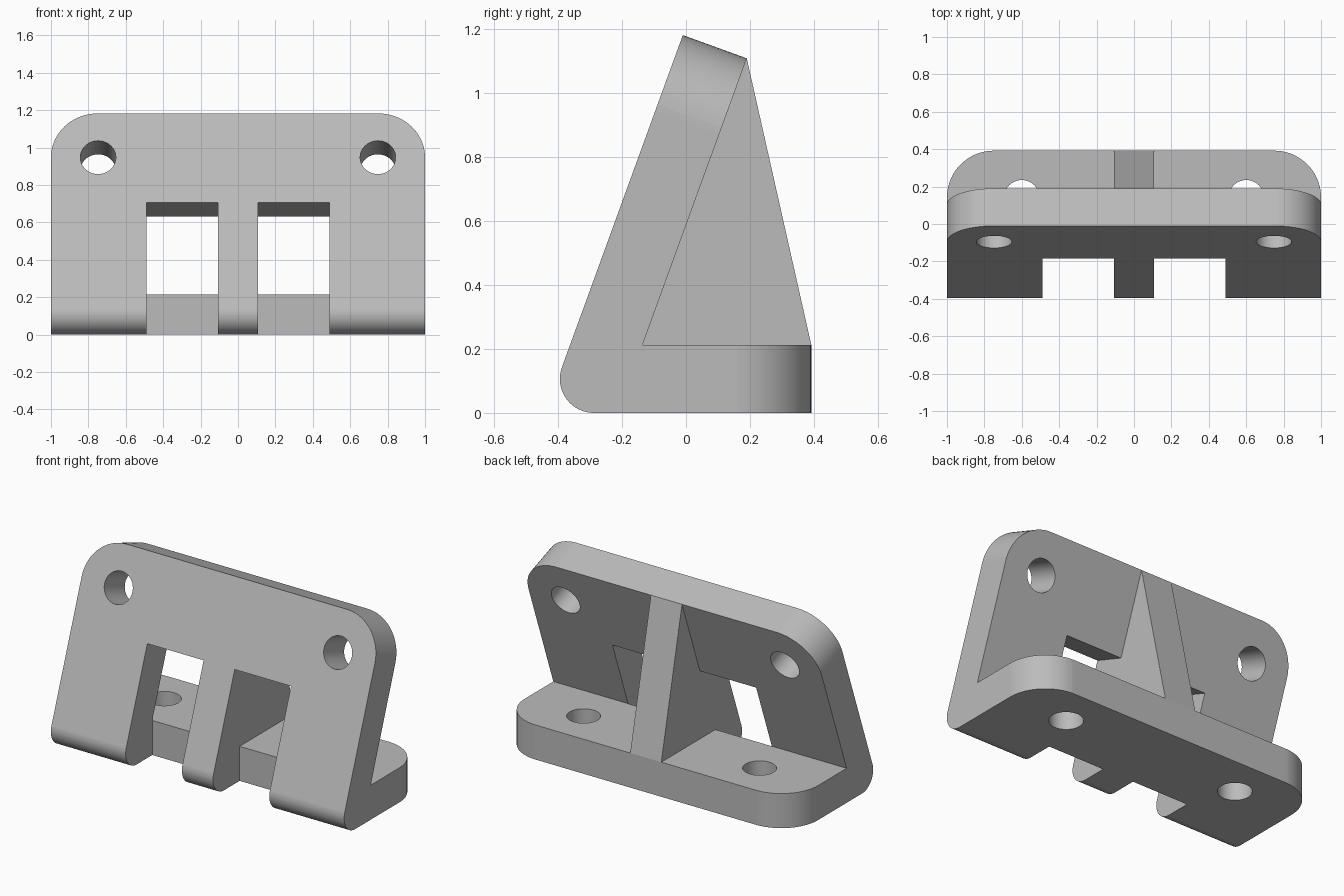
import bpy, bmesh, math
from mathutils import Vector

cube = bpy.data.objects.get("Cube")
if cube:
    bpy.data.objects.remove(cube, do_unlink=True)

TILT = math.radians(20)        # lean of the upright plate
THICK = 0.213                  # thickness of plate and base
CORNER = 0.25                  # corner rounding
HOLE = 0.095                   # bolt hole radius
RIB = 0.106                    # half width of the centre rib
UP = Vector((0, math.sin(TILT), math.cos(TILT)))       # along the plate
THROUGH = Vector((0, math.cos(TILT), -math.sin(TILT)))  # front to back of plate
TOP_FRONT = Vector((0, -0.01, 1.182))
TOP_BACK = TOP_FRONT + THROUGH * THICK
BACK = 0.392
INNER = TOP_BACK - UP * ((TOP_BACK.z - THICK) / UP.z)   # where plate meets base

grey = bpy.data.materials.new("light grey")
grey.use_nodes = True
colour = (0.5, 0.5, 0.5, 1)
grey.diffuse_color = colour
grey.node_tree.nodes["Principled BSDF"].inputs["Base Color"].default_value = colour


def make_object(name, bm):
    bmesh.ops.recalc_face_normals(bm, faces=bm.faces)
    mesh = bpy.data.meshes.new(name)
    bm.to_mesh(mesh)
    bm.free()
    mesh.materials.append(grey)
    obj = bpy.data.objects.new(name, mesh)
    bpy.context.collection.objects.link(obj)
    return obj


def prism(points, x0, x1):
    """Extrude a side profile of (y, z) points from x0 to x1."""
    bm = bmesh.new()
    face = bm.faces.new([bm.verts.new((x0, y, z)) for y, z in points])
    result = bmesh.ops.extrude_face_region(bm, geom=[face])
    moved = [v for v in result["geom"] if isinstance(v, bmesh.types.BMVert)]
    bmesh.ops.translate(bm, verts=moved, vec=(x1 - x0, 0, 0))
    return bm


def combine(target, tool, operation):
    mod = target.modifiers.new(operation.lower(), "BOOLEAN")
    mod.object, mod.operation, mod.solver = tool, operation, "EXACT"
    bpy.context.view_layer.objects.active = target
    bpy.ops.object.modifier_apply(modifier=mod.name)
    bpy.data.objects.remove(tool, do_unlink=True)


def drill(target, centre, axis):
    bm = bmesh.new()
    bmesh.ops.create_cone(bm, cap_ends=True, segments=48, radius1=HOLE,
                          radius2=HOLE, depth=THICK * 2)
    bm.transform(axis.to_track_quat("Z", "Y").to_matrix().to_4x4())
    bmesh.ops.translate(bm, verts=bm.verts, vec=centre)
    combine(target, make_object("hole_cutter", bm), "DIFFERENCE")


# Bracket body: leaning plate and base with a rounded front foot
foot = THICK / 2
outward = -THROUGH.dot(TOP_FRONT)
foot_y = -(outward - foot * (1 + math.sin(TILT))) / math.cos(TILT)
profile = [(TOP_FRONT.y, TOP_FRONT.z), (TOP_BACK.y, TOP_BACK.z),
           (INNER.y, INNER.z), (BACK, THICK), (BACK, 0)]
for i in range(25):
    a = math.radians(270 - 110 * i / 24)
    profile.append((foot_y + foot * math.cos(a), foot + foot * math.sin(a)))
bm = prism(profile, -1, 1)


def is_corner(edge):
    a, b = (v.co for v in edge.verts)
    if abs(a.x - b.x) > 0.01:
        return False
    mid = (a + b) / 2
    return mid.z > 1.1 or (mid.y > BACK - 0.01 and mid.z < THICK)


bmesh.ops.bevel(bm, geom=[e for e in bm.edges if is_corner(e)], offset=CORNER,
                offset_type="OFFSET", segments=20, profile=0.5, affect="EDGES")
bracket = make_object("bracket", bm)

# Centre rib
rib_profile = [(BACK, THICK), (TOP_BACK.y, TOP_BACK.z), (INNER.y - 0.06, THICK),
               (INNER.y, 0.1), (BACK - 0.1, 0.1)]
combine(bracket, make_object("rib", prism(rib_profile, -RIB, RIB)), "UNION")

# Two windows through the plate, open at the bottom
lintel = TOP_FRONT - UP * ((TOP_FRONT.z - 0.705) / UP.z)
front, rear = lintel - THROUGH * 0.3, lintel + THROUGH * 0.3
window = [(front.y, front.z), (rear.y, rear.z), (INNER.y + 0.001, THICK + 0.001),
          (INNER.y + 0.001, -0.1), (front.y, -0.1)]
for x0, x1 in ((-0.49, -RIB), (RIB, 0.49)):
    combine(bracket, make_object("window_cutter", prism(window, x0, x1)), "DIFFERENCE")

# Bolt holes in plate and base
for side in (-1, 1):
    plate_centre = TOP_FRONT - UP * CORNER + THROUGH * foot
    drill(bracket, plate_centre + Vector((side * 0.748, 0, 0)), THROUGH)
    drill(bracket, Vector((side * 0.6, 0.14, foot)), Vector((0, 0, 1)))

# Smooth the rounded strips, keep the large faces flat
bpy.ops.object.select_all(action="DESELECT")
bracket.select_set(True)
bpy.context.view_layer.objects.active = bracket
bpy.ops.object.shade_smooth_by_angle(angle=math.radians(25))
for poly in bracket.data.polygons:
    n = poly.normal
    flat = (abs(n.x) > 0.999 or abs(n.z) > 0.999 or abs(n.y) > 0.999
            or abs(n.dot(THROUGH)) > 0.999 or n.dot(UP) > 0.999)
    if flat or poly.area > 0.05:
        poly.use_smooth = False
